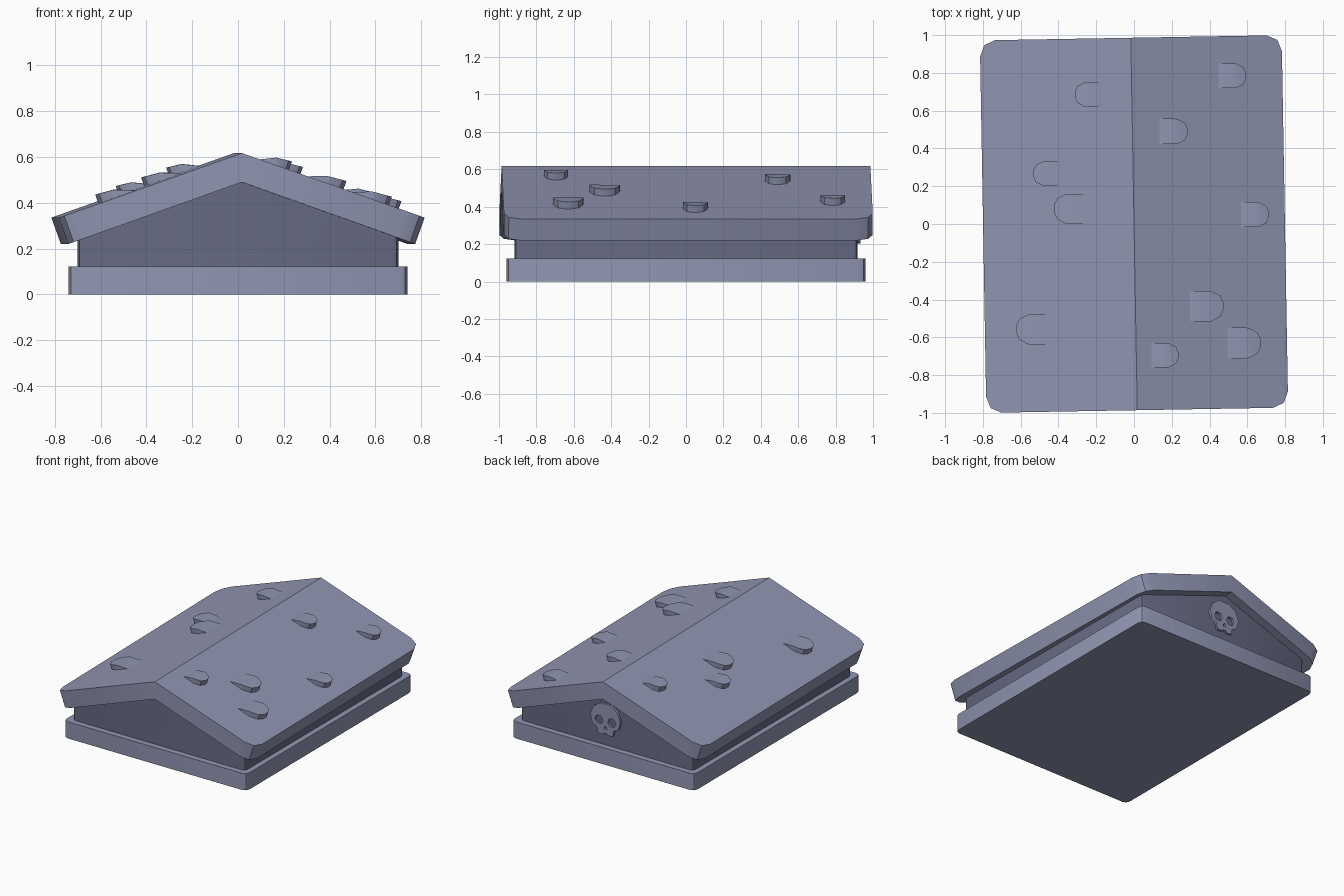
import bpy, bmesh, math

if "Cube" in bpy.data.objects:
    bpy.data.objects.remove(bpy.data.objects["Cube"])

def material(name, rgb):
    m = bpy.data.materials.new(name)
    m.diffuse_color = (*rgb, 1)
    m.use_nodes = True
    m.node_tree.nodes["Principled BSDF"].inputs["Base Color"].default_value = m.diffuse_color
    return m

LIGHT = material("light stone", (0.283, 0.305, 0.445))
DARK = material("dark stone", (0.136, 0.147, 0.228))
TURN = math.radians(1)              # the lid sits slightly askew
RIDGE, SLOPE = 0.617, 0.353

def finish(bm, name, mat):
    bmesh.ops.recalc_face_normals(bm, faces=bm.faces)
    me = bpy.data.meshes.new(name)
    bm.to_mesh(me)
    bm.free()
    ob = bpy.data.objects.new(name, me)
    bpy.context.collection.objects.link(ob)
    me.materials.append(mat)
    bpy.ops.object.select_all(action='DESELECT')
    ob.select_set(True)
    bpy.context.view_layer.objects.active = ob
    bpy.ops.object.shade_smooth_by_angle(angle=math.radians(30))
    return ob

def prism(name, profile, half, mat, corner):
    """Extrude an x-z profile along y and round its four outer corners."""
    bm = bmesh.new()
    a = [bm.verts.new((x, -half, z)) for x, z in profile]
    b = [bm.verts.new((x, half, z)) for x, z in profile]
    n = len(profile)
    bm.faces.new(a)
    bm.faces.new(b[::-1])
    for i in range(n):
        j = (i + 1) % n
        bm.faces.new((a[i], b[i], b[j], a[j]))
    edges = []
    for e in bm.edges:
        p, q = (v.co for v in e.verts)
        if abs(p.y - q.y) < 1e-5 and p.x * q.x > 0.4:
            edges.append(e)
    bmesh.ops.bevel(bm, geom=edges, offset=corner, segments=2,
                    profile=0.5, affect='EDGES')
    return finish(bm, name, mat)

# plinth, gabled body and thick lid
prism("base_slab", [(-0.74, 0), (0.74, 0), (0.74, 0.122), (-0.74, 0.122)], 0.96, LIGHT, 0.035)
prism("tomb_body", [(-0.7, 0.11), (0.7, 0.11), (0.7, 0.26), (0, 0.51), (-0.7, 0.26)],
      0.917, DARK, 0.03)
lid = prism("gabled_lid", [(-0.758, 0.22), (0, 0.49), (0.758, 0.22),
                           (0.799, 0.335), (0, RIDGE), (-0.799, 0.335)], 0.986, LIGHT, 0.085)
lid.rotation_euler.z = TURN

# raised rounded shingles: tip x, centre y, size
def shingle(i, tip, y, size):
    side = 1 if tip > 0 else -1
    half = [(0, 0.5), (0.5, 0.5), (0.62, 0.49), (0.9, 0.34), (1, 0.12)]
    outline = half + [(u, -v) for u, v in reversed(half)]
    ang = math.atan(SLOPE)
    length = size / math.cos(ang)
    start = abs(tip) - size - 0.01

    def point(u, v, w):
        yy = y + v * size
        s = u * length
        shift = side * yy * math.sin(TURN)
        x = start + s * math.cos(ang)
        z = RIDGE - SLOPE * (x + shift) + w * math.cos(ang)
        return (side * (x + w * math.sin(ang)), yy, z)

    def height(u):
        return 0.066 * u if u <= 0.5 else 0.033 + 0.014 * (u - 0.5)

    bm = bmesh.new()
    top = [bm.verts.new(point(u, v, height(u))) for u, v in outline]
    low = [bm.verts.new(point(u, v, -0.012)) for u, v in outline]
    n = len(outline)
    bm.faces.new((top[0], top[1], top[-2], top[-1]))
    bm.faces.new(top[1:-1])
    bm.faces.new(low)
    for k in range(n):
        j = (k + 1) % n
        bm.faces.new((top[k], top[j], low[j], low[k]))
    finish(bm, f"shingle_{i}", LIGHT)

SHINGLES = [(0.59, 0.785, 0.132), (0.28, 0.49, 0.135), (0.71, 0.05, 0.133),
            (0.47, -0.435, 0.163), (0.668, -0.63, 0.163), (0.232, -0.695, 0.13),
            (-0.31, 0.685, 0.13), (-0.53, 0.267, 0.132), (-0.42, 0.08, 0.16),
            (-0.62, -0.558, 0.16)]
for i, s in enumerate(SHINGLES):
    shingle(i + 1, *s)

# skull plaque on the back gable, with open eye sockets and nose
cu = bpy.data.curves.new("skull_plaque", 'CURVE')
cu.dimensions, cu.fill_mode, cu.extrude = '2D', 'BOTH', 0.012

def loop(pts):
    sp = cu.splines.new('POLY')
    sp.points.add(len(pts) - 1)
    for p, (x, z) in zip(sp.points, pts):
        p.co = (x, z, 0, 1)
    sp.use_cyclic_u = True

right = [(0.045, 0.112), (0.098, 0.075), (0.122, 0.01), (0.105, -0.05),
         (0.068, -0.068), (0.06, -0.11), (0.02, -0.112), (0.012, -0.1)]
loop(right + [(-x, z) for x, z in reversed(right)])
for s in (-1, 1):
    loop([(s * 0.052 + 0.034 * math.cos(k * math.pi / 3),
           -0.012 + 0.034 * math.sin(k * math.pi / 3)) for k in range(6)])
loop([(0, -0.045), (0.014, -0.07), (-0.014, -0.07)])
skull = bpy.data.objects.new("skull_plaque", cu)
bpy.context.collection.objects.link(skull)
skull.location = (0, 0.921, 0.315)
skull.rotation_euler = (math.pi / 2, 0, math.pi)
cu.materials.append(LIGHT)
bpy.ops.object.select_all(action='DESELECT')
skull.select_set(True)
bpy.context.view_layer.objects.active = skull
bpy.ops.object.convert(target='MESH')
